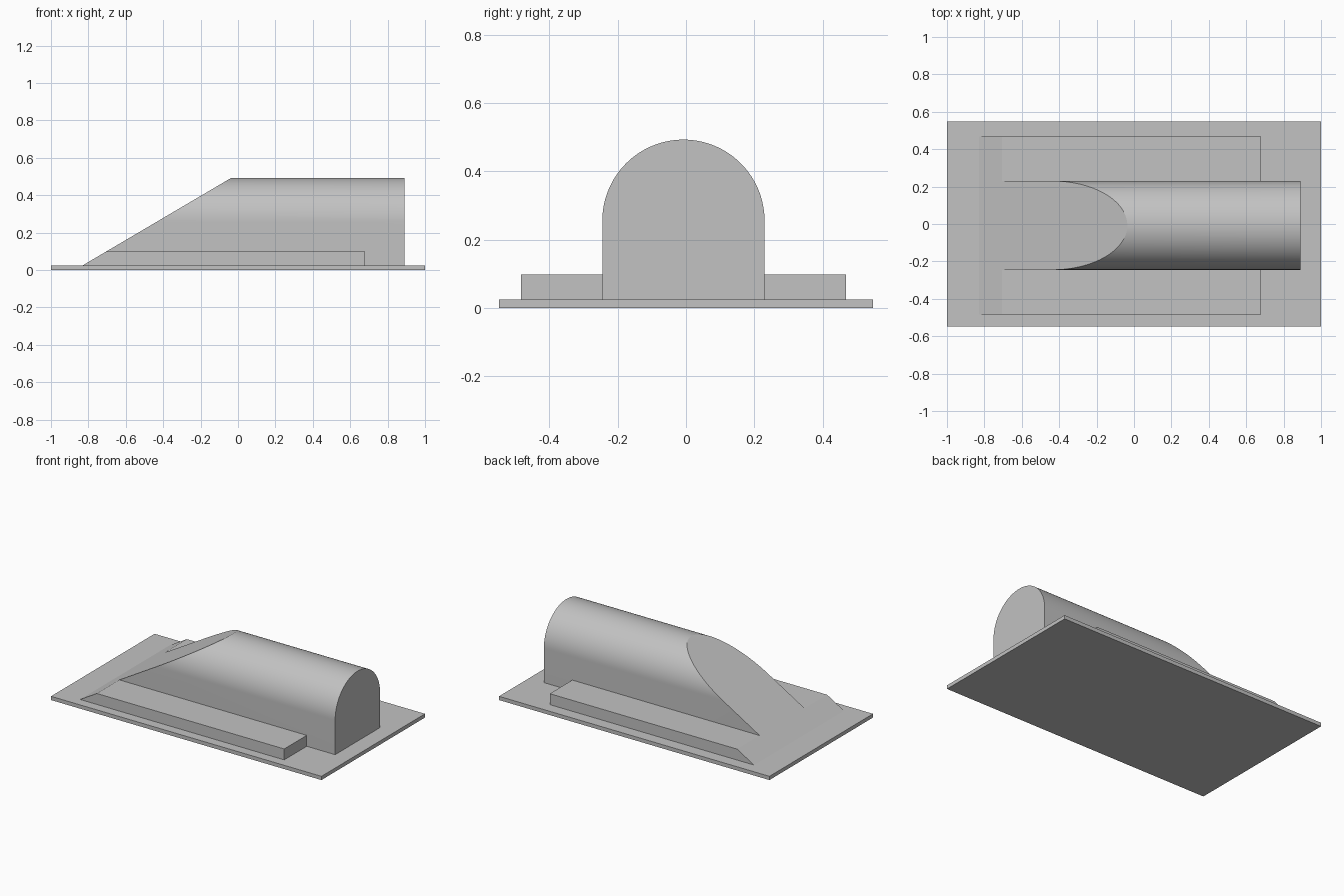
import bpy
import bmesh
from math import cos, sin, pi, radians

old = bpy.data.objects.get("Cube")
if old:
    bpy.data.objects.remove(old, do_unlink=True)

# One plain grey material
grey = bpy.data.materials.new("plain_grey")
grey.use_nodes = True
colour = (0.54, 0.54, 0.54, 1)
grey.diffuse_color = colour
grey.node_tree.nodes["Principled BSDF"].inputs["Base Color"].default_value = colour

PLATE_TOP = 0.025
TOE_X = -0.83
SLOPE = 0.589  # rise over run of the sloping front end


def ramp_x(z):
    return TOE_X + (z - PLATE_TOP) / SLOPE


def extrude_x(name, profile, start_x, end_x):
    """Sweep a (y, z) profile along x; start_x gives the near end at each height."""
    bm = bmesh.new()
    near = [bm.verts.new((start_x(z), y, z)) for y, z in profile]
    far = [bm.verts.new((end_x, y, z)) for y, z in profile]
    bm.faces.new(near)
    bm.faces.new(far)
    for i in range(len(profile)):
        j = (i + 1) % len(profile)
        bm.faces.new((near[i], near[j], far[j], far[i]))
    bmesh.ops.recalc_face_normals(bm, faces=bm.faces)
    mesh = bpy.data.meshes.new(name)
    bm.to_mesh(mesh)
    bm.free()
    mesh.materials.append(grey)
    obj = bpy.data.objects.new(name, mesh)
    bpy.context.collection.objects.link(obj)
    return obj


def rectangle(y0, y1, z0, z1):
    return [(y0, z0), (y1, z0), (y1, z1), (y0, z1)]


# Base plate
extrude_x("base_plate", rectangle(-0.547, 0.547, 0, PLATE_TOP), lambda z: -1, 1)

# Arched hall with its end cut by the ramp plane
Y0, Y1, CROWN = -0.245, 0.23, 0.493
radius = (Y1 - Y0) / 2
mid = (Y0 + Y1) / 2
spring = CROWN - radius
SEGMENTS = 64
arch = [(Y0, PLATE_TOP), (Y1, PLATE_TOP)]
for i in range(SEGMENTS + 1):
    a = pi * i / SEGMENTS
    arch.append((mid + radius * cos(a), spring + radius * sin(a)))
hall = extrude_x("arched_hall", arch, ramp_x, 0.89)

# Low side ledges sharing the same ramp
for name, y0, y1 in (("right_ledge", -0.483, Y0), ("left_ledge", Y1, 0.468)):
    extrude_x(name, rectangle(y0, y1, PLATE_TOP, 0.098), ramp_x, 0.68)

# Smooth the vault, keep its ends crisp
bpy.ops.object.select_all(action="DESELECT")
hall.select_set(True)
bpy.context.view_layer.objects.active = hall
bpy.ops.object.shade_smooth_by_angle(angle=radians(20))
